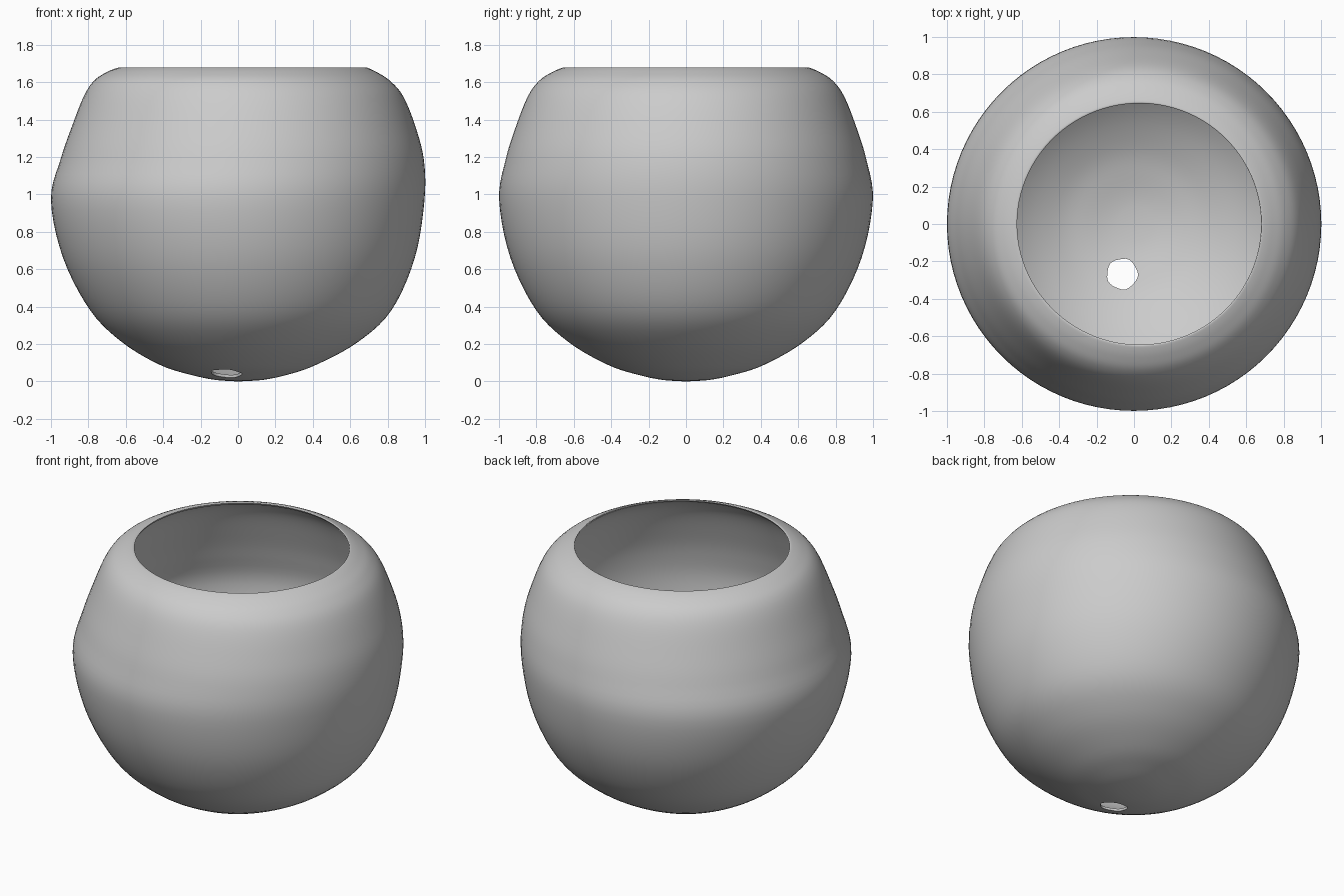
import bpy, bmesh, math

if "Cube" in bpy.data.objects:
    bpy.data.objects.remove(bpy.data.objects["Cube"])

SEGMENTS, STEPS = 96, 5

clay = bpy.data.materials.new("plain grey")
clay.use_nodes = True
colour = (0.6, 0.6, 0.6, 1)
clay.diffuse_color = colour
clay.node_tree.nodes["Principled BSDF"].inputs["Base Color"].default_value = colour

# Wall profile from the base to the lip: height, radius towards -x, radius towards +x
PROFILE = [
    (0.005, 0.09, 0.10), (0.035, 0.25, 0.26), (0.09, 0.42, 0.42),
    (0.21, 0.62, 0.64), (0.38, 0.79, 0.82), (0.66, 0.935, 0.945),
    (0.97, 1.0, 0.997), (1.19, 0.948, 0.993), (1.38, 0.882, 0.943),
    (1.53, 0.822, 0.88), (1.61, 0.768, 0.81), (1.655, 0.70, 0.74),
    (1.678, 0.64, 0.69), (1.676, 0.625, 0.68),
]


def spline(a, b, c, d, t):
    """Catmull-Rom interpolation between b and c."""
    return tuple(0.5 * (2 * q + (r - p) * t + (2 * p - 5 * q + 4 * r - s) * t * t
                        + (3 * q - p - 3 * r + s) * t ** 3)
                 for p, q, r, s in zip(a, b, c, d))


def smooth_profile(points):
    padded = [(0.005, -0.09, -0.10)] + points + [points[-1]]
    rows = [spline(*padded[i:i + 4], k / STEPS)
            for i in range(len(points) - 1) for k in range(STEPS)]
    return rows + [points[-1]]


def mesh_object(name, bm):
    bmesh.ops.recalc_face_normals(bm, faces=bm.faces)
    mesh = bpy.data.meshes.new(name)
    bm.to_mesh(mesh)
    bm.free()
    ob = bpy.data.objects.new(name, mesh)
    bpy.context.collection.objects.link(ob)
    mesh.materials.append(clay)
    return ob


# Bowl: a lathe whose shoulder is fuller towards +x
bm = bmesh.new()
rings = []
for z, r_minus, r_plus in smooth_profile(PROFILE):
    ring = []
    for i in range(SEGMENTS):
        a = math.tau * i / SEGMENTS
        w = ((1 + math.cos(a)) / 2) ** 1.5
        r = r_minus + (r_plus - r_minus) * w
        ring.append(bm.verts.new((r * math.cos(a), r * math.sin(a), z)))
    rings.append(ring)
for low, high in zip(rings, rings[1:]):
    for i in range(SEGMENTS):
        j = (i + 1) % SEGMENTS
        bm.faces.new((low[i], low[j], high[j], high[i]))
base = bm.verts.new((0, 0, 0))
for i in range(SEGMENTS):
    bm.faces.new((base, rings[0][(i + 1) % SEGMENTS], rings[0][i]))
bowl = mesh_object("bowl", bm)
# Normals of the open shell must point outwards for the wall to grow inwards
if bowl.data.polygons[SEGMENTS * 25].normal.dot(bowl.data.polygons[SEGMENTS * 25].center) < 0:
    bowl.data.flip_normals()

# Drain hole cutter: a slightly uneven round plug
bm = bmesh.new()
bmesh.ops.create_cone(bm, cap_ends=True, segments=28, radius1=0.082, radius2=0.082, depth=0.4)
for v in bm.verts:
    a = math.atan2(v.co.y, v.co.x)
    s = 1 + 0.035 * math.cos(5 * a + 0.6)
    v.co.x, v.co.y = v.co.x * s - 0.063, v.co.y * s - 0.267
cutter = mesh_object("drain_hole_cutter", bm)
cutter.hide_render = True

# Thin wall, then the drain hole
wall = bowl.modifiers.new("wall", "SOLIDIFY")
wall.thickness = 0.015
wall.offset = -1
hole = bowl.modifiers.new("drain_hole", "BOOLEAN")
hole.operation = "DIFFERENCE"
hole.solver = "EXACT"
hole.object = cutter

bpy.ops.object.select_all(action="DESELECT")
bpy.context.view_layer.objects.active = bowl
bowl.select_set(True)
for name in ("wall", "drain_hole"):
    bpy.ops.object.modifier_apply(modifier=name)
bpy.data.objects.remove(cutter)
bpy.ops.object.shade_smooth_by_angle(angle=math.radians(40))
